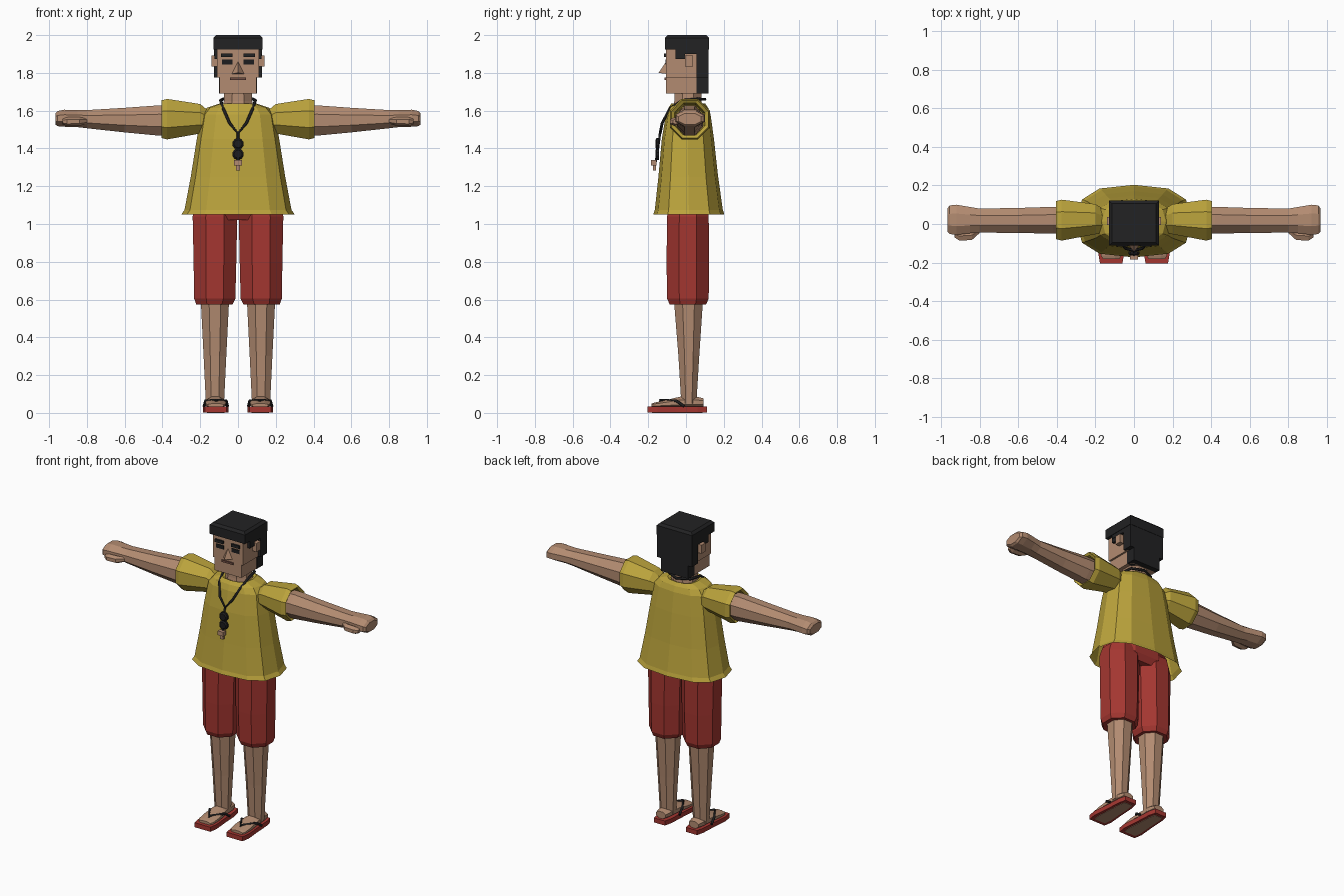
import bpy, bmesh
from math import sin, cos, pi, copysign

cube = bpy.data.objects.get("Cube")
if cube:
    bpy.data.objects.remove(cube, do_unlink=True)


def material(name, rgb):
    m = bpy.data.materials.new(name)
    m.use_nodes = True
    m.diffuse_color = (*rgb, 1)
    m.node_tree.nodes["Principled BSDF"].inputs["Base Color"].default_value = (*rgb, 1)
    return m


SKIN = material("skin", (0.45, 0.26, 0.165))
YELLOW = material("yellow_cloth", (0.50, 0.37, 0.045))
RED = material("red_cloth", (0.37, 0.037, 0.03))
HAIR = material("black_hair", (0.016, 0.016, 0.017))
DARK = material("dark_cord", (0.012, 0.012, 0.013))
LIP = material("brown_lip", (0.16, 0.075, 0.055))


def finish(name, bm, mat):
    bmesh.ops.recalc_face_normals(bm, faces=bm.faces)
    me = bpy.data.meshes.new(name)
    bm.to_mesh(me)
    bm.free()
    me.materials.append(mat)
    ob = bpy.data.objects.new(name, me)
    bpy.context.collection.objects.link(ob)
    return ob


# Skin a row of polygon rings: (position on axis, two centres, two half sizes)
def loft(name, mat, axis, rings, n=8, power=1, side=1, caps=True, flat=True):
    bm = bmesh.new()
    rows = []
    for t, a, b, ra, rb in rings:
        row = []
        for i in range(n):
            ang = 2 * pi * (i + (0.5 if flat else 0)) / n
            k = 1 / cos(pi / n) if flat else 1
            u, v = (copysign(abs(f) ** power, f) * k for f in (cos(ang), sin(ang)))
            p, q = a + ra * u, b + rb * v
            x, y, z = {"x": (t, p, q), "y": (p, t, q), "z": (p, q, t)}[axis]
            row.append(bm.verts.new((x * side, y, z)))
        rows.append(row)
    for r, s in zip(rows, rows[1:]):
        for i in range(n):
            j = (i + 1) % n
            bm.faces.new((r[i], r[j], s[j], s[i]))
    if caps:
        bm.faces.new(rows[0])
        bm.faces.new(rows[-1])
    return finish(name, bm, mat)


def box(name, mat, x0, x1, y0, y1, z0, z1, bevel=0):
    bm = bmesh.new()
    bmesh.ops.create_cube(bm, size=1)
    for v in bm.verts:
        v.co = (x0 + (v.co.x + .5) * (x1 - x0), y0 + (v.co.y + .5) * (y1 - y0),
                z0 + (v.co.z + .5) * (z1 - z0))
    if bevel:
        top = [e for e in bm.edges if all(v.co.z > z1 - 1e-5 for v in e.verts)]
        bmesh.ops.bevel(bm, geom=top, offset=bevel, segments=1, affect="EDGES")
    return finish(name, bm, mat)


def cord(name, points, radius, cyclic=False):
    cu = bpy.data.curves.new(name, "CURVE")
    cu.dimensions = "3D"
    cu.bevel_depth = radius
    cu.bevel_resolution = 1
    cu.use_fill_caps = True
    sp = cu.splines.new("POLY")
    sp.points.add(len(points) - 1)
    for p, co in zip(sp.points, points):
        p.co = (*co, 1)
    sp.use_cyclic_u = cyclic
    cu.materials.append(DARK)
    tmp = bpy.data.objects.new(name + "_path", cu)
    bpy.context.collection.objects.link(tmp)
    bpy.context.view_layer.update()
    me = bpy.data.meshes.new_from_object(
        tmp.evaluated_get(bpy.context.evaluated_depsgraph_get()))
    bpy.data.objects.remove(tmp, do_unlink=True)
    bpy.context.collection.objects.link(bpy.data.objects.new(name, me))


# Shirt, open at hem and neck
loft("shirt", YELLOW, "z", [
    (1.05, 0, .015, .30, .188), (1.075, 0, .015, .283, .18), (1.25, 0, .012, .25, .158),
    (1.45, 0, .01, .218, .138), (1.58, 0, .012, .195, .118), (1.615, 0, .012, .165, .105),
    (1.637, 0, .012, .10, .09), (1.63, 0, .012, .08, .075)],
    n=12, power=.75, caps=False, flat=False)

# Shorts waist, neck and head
loft("shorts_waist", RED, "z", [(1.02, 0, .01, .12, .09), (1.06, 0, .01, .22, .11),
                                (1.14, 0, .01, .21, .11)])
loft("neck", SKIN, "z", [(1.59, 0, .01, .085, .08), (1.65, 0, .01, .075, .072),
                         (1.72, 0, .01, .072, .07)])
box("head", SKIN, -.11, .11, -.105, .09, 1.775, 1.95)
box("jaw", SKIN, -.098, .098, -.105, .085, 1.69, 1.775)

# Hair blocks
box("hair_top", HAIR, -.13, .13, -.112, .122, 1.925, 2.0, bevel=.015)
box("hair_back", HAIR, -.127, .127, .055, .12, 1.775, 1.93)
box("hair_nape", HAIR, -.10, .10, .055, .12, 1.69, 1.78)

# Face
bm = bmesh.new()
top, left, right, tip = (bm.verts.new(c) for c in (
    (0, -.105, 1.86), (.032, -.105, 1.795), (-.032, -.105, 1.795), (0, -.145, 1.80)))
for f in ((top, left, tip), (top, tip, right), (left, right, tip), (top, right, left)):
    bm.faces.new(f)
finish("nose", bm, SKIN)
box("mouth", LIP, -.042, .042, -.113, -.10, 1.763, 1.776)

for side, word in ((1, "left"), (-1, "right")):
    def sbox(name, mat, x0, x1, *rest):
        box(f"{word}_{name}", mat, *sorted((x0 * side, x1 * side)), *rest)

    def sloft(name, mat, axis, rings, **kw):
        loft(f"{word}_{name}", mat, axis, rings, side=side, **kw)

    # Brow, eye, ear and side hair
    sbox("brow", HAIR, .03, .09, -.116, -.10, 1.883, 1.902)
    sbox("eye", DARK, .03, .086, -.109, -.10, 1.845, 1.87)
    sbox("ear", SKIN, .10, .14, -.006, .036, 1.835, 1.892)
    sbox("hair_side", HAIR, .10, .127, -.055, .12, 1.90, 1.93)
    sbox("sideburn", HAIR, .10, .125, -.055, -.004, 1.873, 1.91)

    # Sleeve with a turned-in cuff, arm and thumb
    sloft("sleeve", YELLOW, "x", [
        (.14, .02, 1.545, .05, .05), (.17, .02, 1.55, .065, .06), (.20, .025, 1.557, .078, .078),
        (.375, .02, 1.555, .106, .107), (.405, .02, 1.555, .098, .10),
        (.395, .02, 1.555, .08, .085), (.33, .02, 1.555, .07, .075)])
    sloft("arm", SKIN, "x", [
        (.25, .02, 1.548, .07, .075), (.42, .02, 1.548, .069, .08), (.60, .018, 1.55, .065, .065),
        (.80, .018, 1.555, .062, .048), (.85, .02, 1.558, .068, .045),
        (.92, .022, 1.56, .078, .045), (.955, .022, 1.558, .074, .04), (.967, .02, 1.556, .06, .03)])
    sloft("thumb", SKIN, "x", [
        (.80, -.035, 1.545, .012, .012), (.84, -.058, 1.543, .025, .02),
        (.905, -.062, 1.542, .024, .02), (.93, -.055, 1.542, .014, .012)], n=6)

    # Shorts leg and shin
    sloft("shorts_leg", RED, "z", [
        (.575, .125, .01, .096, .097), (.605, .123, .01, .109, .11),
        (.80, .122, .01, .113, .113), (1.04, .122, .01, .118, .11), (1.10, .12, .01, .10, .10)])
    sloft("shin", SKIN, "z", [
        (.05, .122, .015, .048, .04), (.30, .122, .015, .06, .055), (.60, .122, .013, .075, .077)])

    # Foot on a flat sandal with a V strap
    sloft("foot", SKIN, "y", [
        (.092, .12, .055, .035, .022), (.05, .12, .057, .044, .03), (-.03, .12, .056, .048, .03),
        (-.11, .118, .047, .055, .02), (-.165, .118, .042, .052, .013), (-.182, .118, .04, .042, .01)])
    sole = [(.11, .04), (.06, .052), (-.05, .058), (-.15, .067), (-.205, .058)]
    sloft("sandal", RED, "y", [(y, .118, .018, w, .015) for y, w in sole], n=4)
    sloft("sandal_tread", SKIN, "y",
          [(y * .85 - .005, .118, .004, w * .7, .004) for y, w in sole], n=4)
    cord(f"{word}_strap", [(side * x, y, z) for x, y, z in (
        (.055, -.01, .035), (.062, -.05, .063), (.115, -.135, .067),
        (.172, -.05, .063), (.18, -.01, .035))], .008)
    cord(f"{word}_toe_post", [(side * .115, -.13, .068), (side * .115, -.155, .035)], .007)

# Necklace: loop, drop cord, two beads and a small hand-shaped charm
half = [(.078, .065, 1.662), (.092, -.02, 1.655), (.078, -.085, 1.612), (.045, -.126, 1.535)]
cord("necklace_loop", [(0, .10, 1.66)] + half + [(0, -.137, 1.48)]
     + [(-x, y, z) for x, y, z in reversed(half)], .008, cyclic=True)
cord("necklace_drop", [(0, -.137, 1.485), (0, -.148, 1.40), (0, -.16, 1.33)], .007)
for i, z in enumerate((1.425, 1.37)):
    loft(f"bead_{i + 1}", DARK, "y", [(-.162, 0, z, .02, .02), (-.155, 0, z, .029, .029),
                                      (-.142, 0, z, .029, .029)], n=10)
box("charm_fist", SKIN, -.02, .02, -.184, -.155, 1.31, 1.338)
box("charm_wrist", SKIN, -.011, .011, -.175, -.158, 1.284, 1.312)
